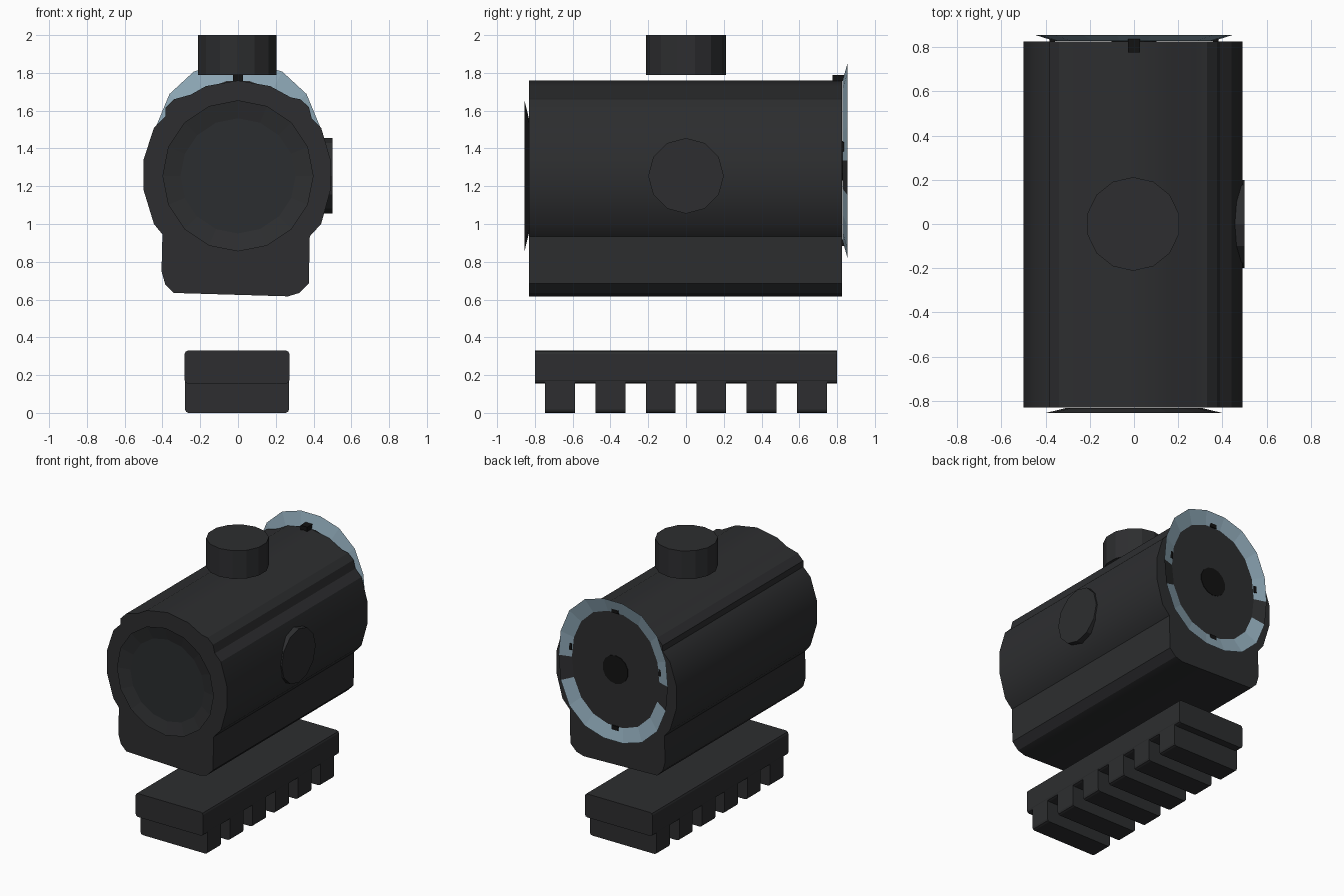
import bpy, bmesh, math
from mathutils import Matrix

if "Cube" in bpy.data.objects:
    bpy.data.objects.remove(bpy.data.objects["Cube"])


def material(name, rgb):
    m = bpy.data.materials.new(name)
    m.diffuse_color = (*rgb, 1)
    m.use_nodes = True
    m.node_tree.nodes["Principled BSDF"].inputs["Base Color"].default_value = m.diffuse_color
    return m


DARK = material("dark_metal", (0.026, 0.027, 0.029))
BLACK = material("black", (0.006, 0.006, 0.006))
GLASS = material("dark_glass", (0.024, 0.026, 0.029))
BLUE = material("pale_blue", (0.27, 0.39, 0.47))


def finish(bm, name, mats, recalc=True):
    if recalc:
        bmesh.ops.recalc_face_normals(bm, faces=bm.faces)
    me = bpy.data.meshes.new(name)
    bm.to_mesh(me)
    bm.free()
    ob = bpy.data.objects.new(name, me)
    bpy.context.collection.objects.link(ob)
    for m in mats:
        me.materials.append(m)
    return ob


def box(name, lo, hi, mat, bevel=0):
    bm = bmesh.new()
    bmesh.ops.create_cube(bm, size=1)
    for v in bm.verts:
        v.co = [lo[i] + (v.co[i] + 0.5) * (hi[i] - lo[i]) for i in range(3)]
    if bevel:
        edges = [e for e in bm.edges if abs(e.verts[0].co.y - e.verts[1].co.y) > 0.01]
        bmesh.ops.bevel(bm, geom=edges, offset=bevel, segments=2, profile=0.5, affect='EDGES')
    return finish(bm, name, [mat])


def cylinder(name, center, r, depth, sides, mat, rot=None):
    bm = bmesh.new()
    mtx = Matrix.Translation(center) @ (rot or Matrix())
    bmesh.ops.create_cone(bm, cap_ends=True, segments=sides, radius1=r, radius2=r,
                          depth=depth, matrix=mtx)
    return finish(bm, name, [mat])


def loop(rx, rz, y, cz, n, power=2):
    pts = []
    for i in range(n):
        a = 2 * math.pi * i / n
        c, s = math.cos(a), math.sin(a)
        k = (abs(c) ** power + abs(s) ** power) ** (-1 / power)
        pts.append((rx * k * c, y, cz + rz * k * s))
    return pts


def dish(name, outer, inner, mats, dark_faces=()):
    # flared ring closed by a flat centre
    bm = bmesh.new()
    o = [bm.verts.new(p) for p in outer]
    q = [bm.verts.new(p) for p in inner]
    n = len(o)
    for i in range(n):
        j = (i + 1) % n
        f = bm.faces.new((o[i], o[j], q[j], q[i]))
        f.material_index = 1 if i in dark_faces else 0
    bm.faces.new(q).material_index = 1
    return finish(bm, name, mats)


# sight body: tube and base block as one extruded profile
profile = [(-0.5, 1.34), (-0.5, 1.18), (-0.445, 1.0), (-0.40, 0.945), (-0.405, 0.75),
           (-0.385, 0.68), (-0.34, 0.635), (0.265, 0.617), (0.325, 0.635), (0.375, 0.685),
           (0.38, 0.935), (0.44, 1.0), (0.49, 1.18), (0.49, 1.34), (0.44, 1.51),
           (0.39, 1.56), (0.375, 1.62), (0.33, 1.66), (0.28, 1.67), (0.17, 1.73),
           (0, 1.76), (-0.17, 1.73), (-0.25, 1.685), (-0.34, 1.66), (-0.385, 1.615),
           (-0.385, 1.57), (-0.445, 1.51)]
bm = bmesh.new()
face = bm.faces.new([bm.verts.new((x, -0.83, z)) for x, z in profile])
ext = bmesh.ops.extrude_face_region(bm, geom=[face], use_keep_orig=True)
bmesh.ops.translate(bm, vec=(0, 1.655, 0),
                    verts=[v for v in ext["geom"] if isinstance(v, bmesh.types.BMVert)])
body = finish(bm, "sight_body", [DARK])
bpy.context.view_layer.objects.active = body
body.select_set(True)
bpy.ops.object.shade_smooth_by_angle(angle=math.radians(28))

# front lens with flared rim
dish("front_lens", loop(0.4, 0.4, -0.855, 1.255, 16),
     loop(0.305, 0.305, -0.832, 1.255, 16), [DARK, GLASS])

# rear eyepiece: blue flared oval, dark segment on each side
N = 18
dish("rear_eyepiece", loop(0.45, 0.523, 0.856, 1.335, N, 2.35),
     loop(0.36, 0.425, 0.828, 1.335, N, 2.2), [BLUE, DARK], (8 + 1, N - 1))
cylinder("rear_aperture", (0, 0.826, 1.335), 0.105, 0.012, 14, BLACK,
         Matrix.Rotation(math.pi / 2, 4, 'X'))

# index marks around the eyepiece
for i, (x, z) in enumerate([(0, 1.773), (0, 0.9), (-0.37, 1.41), (0.37, 1.41)]):
    w, h = (0.027, 0.017) if x == 0 else (0.012, 0.025)
    box(f"index_mark_{i + 1}", (x - w, 0.775, z - h), (x + w, 0.836, z + h), BLACK)

# adjustment knobs
cylinder("top_knob", (-0.004, 0, 1.895), 0.212, 0.21, 14, DARK)
cylinder("side_knob", (0.45, 0, 1.255), 0.2, 0.1, 12, DARK,
         Matrix.Rotation(math.pi / 2, 4, 'Y'))

# mounting rail with six teeth
box("rail", (-0.283, -0.8, 0.155), (0.272, 0.8, 0.33), DARK, 0.018)
for i in range(6):
    y = (i - 2.5) * 0.2667
    box(f"rail_tooth_{i + 1}", (-0.28, y - 0.079, 0.0), (0.27, y + 0.079, 0.19), DARK, 0.018)
